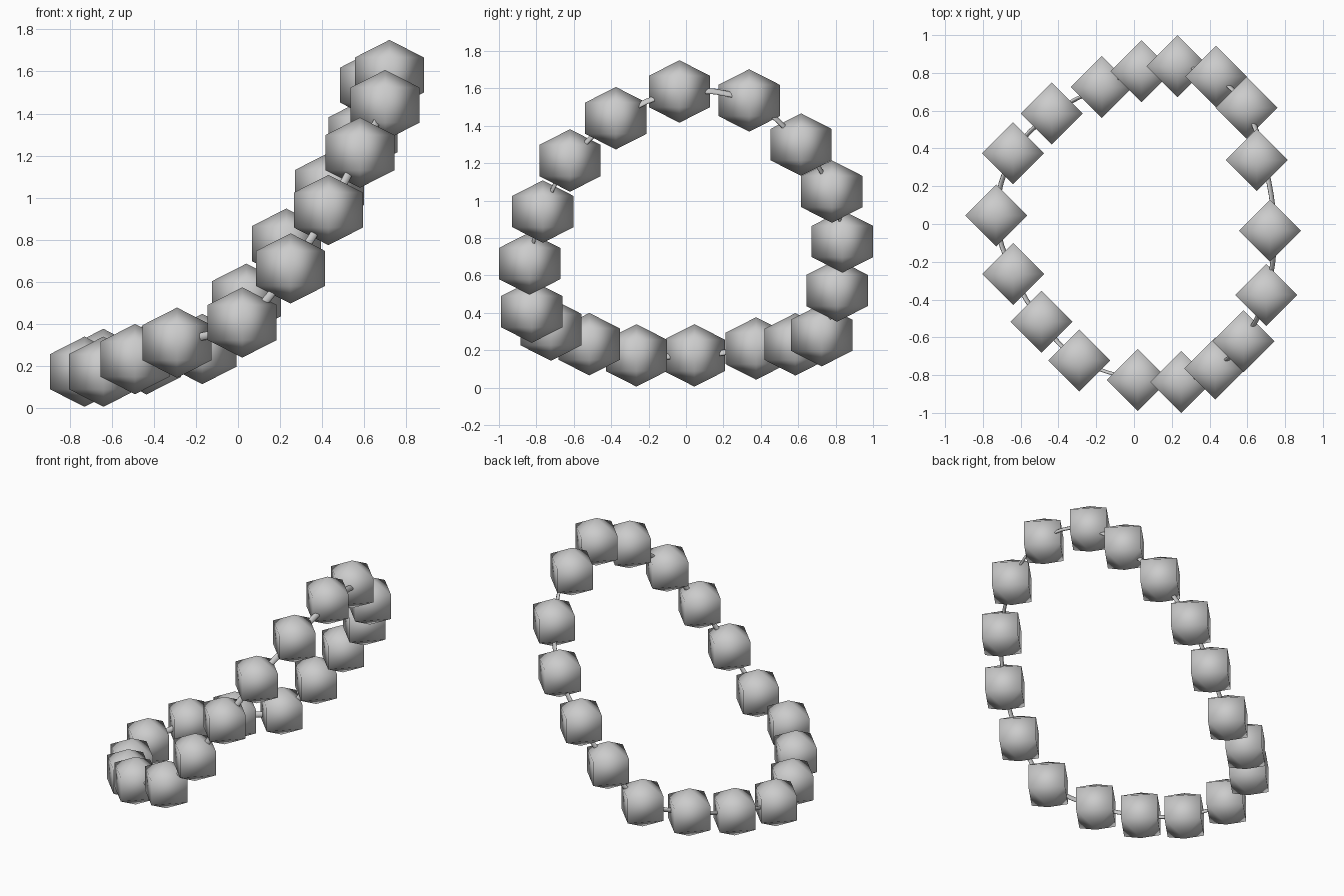
import bpy, bmesh
from math import cos, sin, pi
from mathutils import Vector

cube = bpy.data.objects.get("Cube")
if cube:
    bpy.data.objects.remove(cube, do_unlink=True)


def material(name, rgb):
    m = bpy.data.materials.new(name)
    m.use_nodes = True
    m.diffuse_color = (*rgb, 1)
    m.node_tree.nodes["Principled BSDF"].inputs["Base Color"].default_value = (*rgb, 1)
    return m


grey = material("plain grey", (0.6, 0.6, 0.6))


def finish(name, bm):
    bmesh.ops.recalc_face_normals(bm, faces=bm.faces)
    for f in bm.faces:
        f.smooth = True
    mesh = bpy.data.meshes.new(name)
    bm.to_mesh(mesh)
    bm.free()
    mesh.materials.append(grey)
    return mesh


def add(name, mesh, location=(0, 0, 0)):
    obj = bpy.data.objects.new(name, mesh)
    obj.location = location
    bpy.context.collection.objects.link(obj)


# Bead centres around the loop
centres = [Vector(p) for p in (
    (.72, -.035, 1.583), (.70, -.375, 1.44), (.58, -.62, 1.214),
    (.43, -.765, .941), (.25, -.836, .663), (.02, -.825, .406),
    (-.29, -.722, .31), (-.49, -.517, .232), (-.64, -.265, .172),
    (-.73, .045, .172), (-.64, .375, .209), (-.435, .585, .231),
    (-.17, .725, .28), (.04, .808, .519), (.23, .836, .781),
    (.435, .78, 1.048), (.595, .615, 1.299), (.65, .338, 1.535))]
count = len(centres)

# Four-sided bead with a pyramid cap at each end, smoothly shaded
bm = bmesh.new()
bmesh.ops.create_uvsphere(bm, u_segments=4, v_segments=3, radius=1)
side = max(v.co.x for v in bm.verts)
bmesh.ops.scale(bm, vec=(.164 / side, .164 / side, .167), verts=bm.verts)
bead_mesh = finish("bead", bm)
for i, c in enumerate(centres):
    add(f"bead_{i + 1}", bead_mesh, c)

# Flattened cord swept through the beads, bowed outward at the high end
path = [c.copy() for c in centres]
path[0].x += .025
path[-1].x += .04


def spline(i, t):
    a, b, c, d = (path[(i + k) % count] for k in (-1, 0, 1, 2))
    return (b * 2 + (c - a) * t + (a * 2 - b * 5 + c * 4 - d) * t ** 2
            + (b * 3 - a - c * 3 + d) * t ** 3) / 2


steps, sides = 4, 8
points = [spline(i, k / steps) for i in range(count) for k in range(steps)]
up = Vector((-.6, 0, .8))
bm = bmesh.new()
rings = []
for i, p in enumerate(points):
    tangent = (points[(i + 1) % len(points)] - points[i - 1]).normalized()
    out = tangent.cross(up).normalized()
    wide = out.cross(tangent)
    rings.append([bm.verts.new(p + wide * .019 * cos(a) + out * .009 * sin(a))
                  for a in (2 * pi * k / sides for k in range(sides))])
for i, ring in enumerate(rings):
    prev = rings[i - 1]
    for k in range(sides):
        bm.faces.new((prev[k - 1], prev[k], ring[k], ring[k - 1]))
add("cord", finish("cord", bm))
